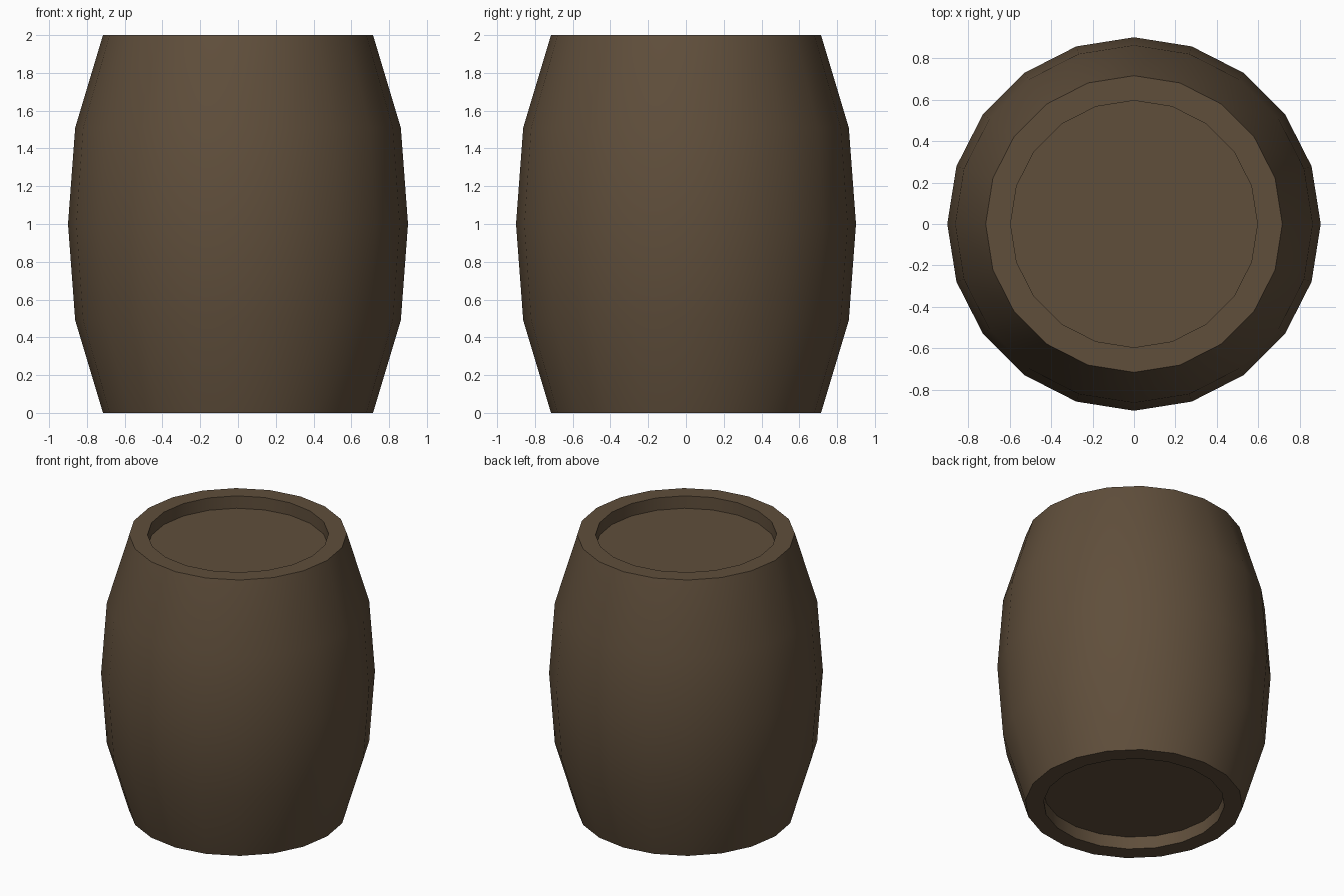
import bpy, bmesh, math

if "Cube" in bpy.data.objects:
    bpy.data.objects.remove(bpy.data.objects["Cube"])

SIDES = 20

# wood colour
wood = bpy.data.materials.new("dark_brown_wood")
wood.diffuse_color = (0.116, 0.077, 0.044, 1.0)
wood.use_nodes = True
wood.node_tree.nodes["Principled BSDF"].inputs["Base Color"].default_value = wood.diffuse_color

# barrel profile (radius, height): recessed base, bulging staves, recessed lid
profile = [(0.595, 0.09), (0.595, 0.0), (0.715, 0.0), (0.862, 0.49), (0.90, 1.0),
           (0.862, 1.51), (0.715, 2.0), (0.595, 2.0), (0.595, 1.91)]

bm = bmesh.new()
rings = [[bm.verts.new((r * math.cos(2 * math.pi * i / SIDES),
                        r * math.sin(2 * math.pi * i / SIDES), z))
          for i in range(SIDES)] for r, z in profile]

# walls between rings
for low, high in zip(rings, rings[1:]):
    for i in range(SIDES):
        j = (i + 1) % SIDES
        bm.faces.new((low[i], low[j], high[j], high[i]))

# base and lid heads
bm.faces.new(rings[0][::-1])
bm.faces.new(rings[-1])
bmesh.ops.recalc_face_normals(bm, faces=bm.faces)

mesh = bpy.data.meshes.new("barrel")
bm.to_mesh(mesh)
bm.free()
mesh.materials.append(wood)
barrel = bpy.data.objects.new("barrel", mesh)
bpy.context.collection.objects.link(barrel)

# smooth staves, crisp rims
bpy.context.view_layer.objects.active = barrel
barrel.select_set(True)
bpy.ops.object.shade_smooth_by_angle(angle=math.radians(35))
